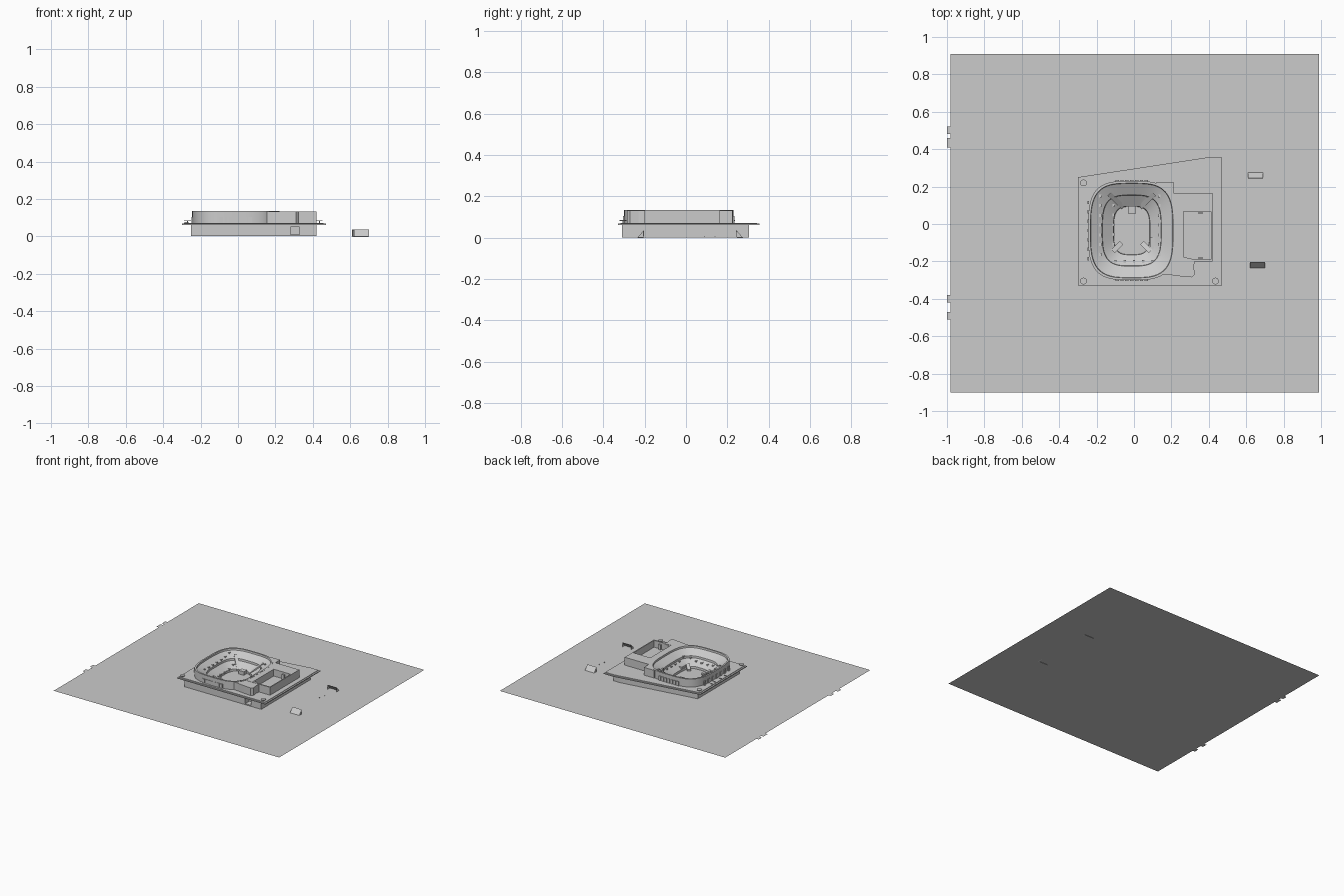
import bpy, bmesh, math
from mathutils import Vector

if "Cube" in bpy.data.objects:
    bpy.data.objects.remove(bpy.data.objects["Cube"])

CX, CY, A, B, N = -0.012, -0.035, 0.233, 0.265, 3.4   # bowl outline


def finish(name, bm):
    bmesh.ops.recalc_face_normals(bm, faces=bm.faces)
    me = bpy.data.meshes.new(name)
    bm.to_mesh(me)
    bm.free()
    ob = bpy.data.objects.new(name, me)
    bpy.context.collection.objects.link(ob)
    return ob


def prism(name, pts, z0, z1):
    bm = bmesh.new()
    f = bm.faces.new([bm.verts.new((x, y, z0)) for x, y in pts])
    r = bmesh.ops.extrude_face_region(bm, geom=[f])
    for v in r["geom"]:
        if isinstance(v, bmesh.types.BMVert):
            v.co.z = z1
    return finish(name, bm)


def rect(x0, x1, y0, y1):
    return [(x0, y0), (x1, y0), (x1, y1), (x0, y1)]


def box(name, x0, x1, y0, y1, z0, z1):
    return prism(name, rect(x0, x1, y0, y1), z0, z1)


def cut(ob, cutter):
    m = ob.modifiers.new("cut", "BOOLEAN")
    m.operation, m.solver, m.object = "DIFFERENCE", "EXACT", cutter
    bpy.context.view_layer.objects.active = ob
    bpy.ops.object.modifier_apply(modifier=m.name)


def outline(inset, count=96):
    pts = []
    for i in range(count):
        t = 2 * math.pi * i / count
        c, s = math.cos(t), math.sin(t)
        k = (abs(c / (A - inset)) ** N + abs(s / (B - inset)) ** N) ** (-1 / N)
        pts.append((CX + k * c, CY + k * s))
    return pts


def bar(name, p, q, w, h):
    p, q = Vector(p), Vector(q)
    d = (q - p).normalized()
    s = Vector((-d.y, d.x, 0)).normalized() * w / 2
    up = Vector((0, 0, h))
    bm = bmesh.new()
    vs = [bm.verts.new(e + a + b) for e in (p, q) for a, b in
          ((s, -up), (-s, -up), (-s, up), (s, up))]
    bm.faces.new(vs[:4])
    bm.faces.new(vs[4:])
    for i in range(4):
        j = (i + 1) % 4
        bm.faces.new((vs[i], vs[j], vs[4 + j], vs[4 + i]))
    return finish(name, bm)


# Ground sheet with small road stubs on the left edge
bm = bmesh.new()
for r in [(-0.98, 0.99, -0.90, 0.91), (-1, -0.98, 0.41, 0.46), (-1, -0.98, 0.48, 0.52),
          (-1, -0.98, -0.42, -0.38), (-1, -0.98, -0.51, -0.47)]:
    bm.faces.new([bm.verts.new((x, y, 0)) for x, y in rect(*r)])
finish("ground_sheet", bm)

# Podium and overhanging deck with raised inner edge
podium = prism("podium", [(-0.25, -0.31), (0.42, -0.31), (0.42, 0.305), (0.36, 0.305), (-0.25, 0.21)], 0.002, 0.062)
deck = prism("deck", [(-0.30, -0.33), (0.47, -0.33), (0.47, 0.355), (0.385, 0.355), (-0.30, 0.25)], 0.061, 0.068)
deck_top = prism("deck_paving", [(-0.288, -0.318), (0.458, -0.318), (0.458, 0.343), (0.385, 0.343), (-0.288, 0.24)],
                 0.066, 0.072)

# Annex wing with open courtyard, and link blocks
annex = box("annex", 0.19, 0.42, -0.20, 0.165, 0.07, 0.134)
back_link = box("back_link", 0.12, 0.21, 0.10, 0.225, 0.07, 0.133)
front_link = prism("front_link", [(0.15, -0.15), (0.15, -0.27), (0.19, -0.272), (0.25, -0.28), (0.31, -0.285),
                                  (0.325, -0.27), (0.32, -0.23), (0.325, -0.19)], 0.07, 0.132)

court = box("court_cutter", 0.265, 0.412, -0.19, 0.067, 0.08, 0.2)
niche = box("niche_cutter", 0.28, 0.33, -0.35, -0.26, 0.01, 0.05)
hole = prism("bowl_cutter", outline(0.006), -0.1, 0.3)
cut(annex, court)
cut(podium, niche)
for ob in (podium, deck, deck_top, annex, back_link, front_link):
    cut(ob, hole)
for c in (court, niche, hole):
    bpy.data.objects.remove(c)
for y in (-0.186, 0.053):
    box("courtyard_post", 0.345, 0.365, y, y + 0.01, 0.08, 0.12)

# Stadium bowl: outer wall, rim, two tiers of seating and the arena floor
PROFILE = [(0, 0.002), (0, 0.135), (0.012, 0.135), (0.014, 0.122), (0.075, 0.09), (0.077, 0.075),
           (0.135, 0.038), (0.137, 0.022)]
bm = bmesh.new()
rings = [[bm.verts.new((x, y, z)) for x, y in outline(t)] for t, z in PROFILE]
for r0, r1 in zip(rings, rings[1:]):
    for i in range(len(r0)):
        j = (i + 1) % len(r0)
        bm.faces.new((r0[i], r0[j], r1[j], r1[i]))
bm.faces.new(rings[-1])
bowl = finish("stadium_bowl", bm)
for o in bpy.context.selected_objects:
    o.select_set(False)
bowl.select_set(True)
bpy.context.view_layer.objects.active = bowl
bpy.ops.object.shade_smooth_by_angle(angle=math.radians(25))


def seat_z(x, y):
    # height of the seating surface under a point
    lo, hi = 0.0, 0.2
    for _ in range(20):
        t = (lo + hi) / 2
        inside = (abs((x - CX) / (A - t)) ** N + abs((y - CY) / (B - t)) ** N) < 1
        lo, hi = (t, hi) if inside else (lo, t)
    for (t0, z0), (t1, z1) in zip(PROFILE[2:], PROFILE[3:]):
        if t0 <= lo <= t1:
            return z0 + (z1 - z0) * (lo - t0) / (t1 - t0)
    return PROFILE[-1][1]


# Entrance boxes in the seating
spots = [(x, 0.15 - 0.052 * i) for x in (-0.18, 0.135) for i in range(7)]
spots += [(-0.11, 0.1 - 0.052 * i) for i in range(5)]
spots += [(-0.10 + 0.05 * i, -0.20) for i in range(5)]
for x, y in spots:
    z = seat_z(x, y)
    box("seating_entrance", x - 0.006, x + 0.006, y - 0.008, y + 0.008, z - 0.01, z + 0.006)

# Diagonal stairs and the central stage block
for s in (-1, 1):
    for (x0, y0), (x1, y1) in [((0.12, 0.16), (0.045, 0.09)), ((0.10, -0.145), (0.055, -0.10))]:
        p, q = (CX + s * x0, y0), (CX + s * x1, y1)
        bar("diagonal_stair", (*p, seat_z(*p) + 0.004), (*q, 0.03), 0.026, 0.006)
box("stage_block", -0.032, 0.012, 0.055, 0.095, 0.022, 0.05)
box("side_block", 0.085, 0.11, -0.135, -0.07, 0.022, 0.055)

# Doors around the outer wall
doors = [(p, n) for i in range(-3, 4) for p, n in
         (((CX + 0.026 * i, CY + B), 1), ((CX + 0.026 * i, CY - B), 1), ((CX - A, CY + 0.05 * i), 0))]
for (x, y), along in doors:
    hx, hy = (0.009, 0.004) if along else (0.004, 0.009)
    box("wall_door", x - hx, x + hx, y - hy, y + hy, 0.07, 0.105)

# Round canopies at the deck corners
for x, y in [(-0.27, 0.22), (-0.27, -0.305), (0.435, -0.305)]:
    for part, r, z0, z1 in (("canopy_post", 0.003, 0.07, 0.083), ("canopy_disc", 0.018, 0.082, 0.086)):
        prism(part, [(x + r * math.cos(k * math.pi / 12), y + r * math.sin(k * math.pi / 12))
                     for k in range(24)], z0, z1)
for y in (0.07, 0.03, -0.04, -0.10):
    box("deck_bench", -0.285, -0.265, y, y + 0.004, 0.07, 0.077)

# Ramp portals east of the stadium: sloped roof, triangular cheeks, open inner side
for x0, y0, s in ((0.62, -0.235, 1), (0.61, 0.275, -1)):
    x1 = x0 + 0.08
    y1 = y0 + s * 0.03
    bm = bmesh.new()
    lo = [bm.verts.new((x, y0, 0)) for x in (x0, x1)]
    hi = [bm.verts.new((x, y1, 0.036)) for x in (x0, x1)]
    ft = [bm.verts.new((x, y1, 0)) for x in (x0, x1)]
    bm.faces.new((lo[0], lo[1], hi[1], hi[0]))
    for i in (0, 1):
        bm.faces.new((lo[i], hi[i], ft[i]))
    portal = finish("ramp_portal", bm)
    m = portal.modifiers.new("thickness", "SOLIDIFY")
    m.thickness = 0.003

# Small bollards by the ramps
for x, y in ((0.65, 0.09), (0.66, 0.14)):
    box("bollard", x - 0.002, x + 0.002, y - 0.002, y + 0.002, 0, 0.006)
